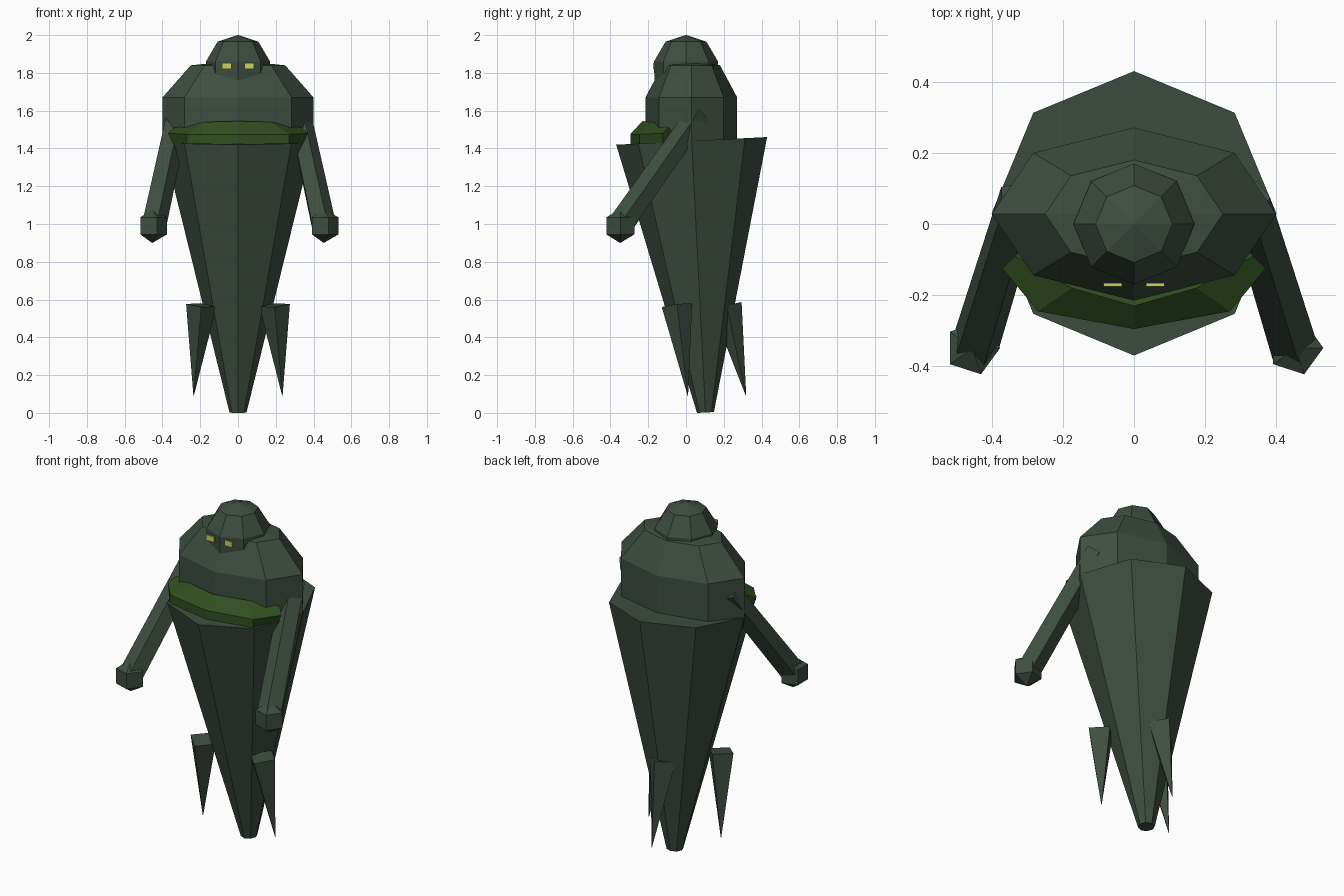
import bpy, bmesh, math
from mathutils import Vector

if "Cube" in bpy.data.objects:
    bpy.data.objects.remove(bpy.data.objects["Cube"])


def material(name, rgb):
    m = bpy.data.materials.new(name)
    m.diffuse_color = (*rgb, 1)
    m.use_nodes = True
    m.node_tree.nodes["Principled BSDF"].inputs["Base Color"].default_value = m.diffuse_color
    return m


CLOTH = material("dark_green_cloth", (0.05, 0.075, 0.052))
MOSS = material("moss_green", (0.03, 0.078, 0.015))
GLOW = material("yellow_glow", (0.6, 0.65, 0.12))


def loft(name, sections, mat):
    """Skin a list of equally sized point loops and cap both ends."""
    bm = bmesh.new()
    loops = [[bm.verts.new(p) for p in s] for s in sections]
    n = len(loops[0])
    for a, b in zip(loops, loops[1:]):
        for i in range(n):
            j = (i + 1) % n
            bm.faces.new((a[i], a[j], b[j], b[i]))
    bm.faces.new(loops[0])
    bm.faces.new(loops[-1])
    bmesh.ops.remove_doubles(bm, verts=bm.verts, dist=1e-5)
    bmesh.ops.recalc_face_normals(bm, faces=bm.faces)
    me = bpy.data.meshes.new(name)
    bm.to_mesh(me)
    bm.free()
    me.materials.append(mat)
    ob = bpy.data.objects.new(name, me)
    bpy.context.collection.objects.link(ob)
    return ob


def ring(n, rx, ry, z=0, cy=0):
    return [Vector((rx * math.cos(i * math.tau / n),
                    cy + ry * math.sin(i * math.tau / n), z)) for i in range(n)]


def taper(name, low, high, r_low, r_high, sides, mat):
    """Tapered prism between two points, square to its own axis."""
    low, high = Vector(low), Vector(high)
    q = Vector((0, 0, 1)).rotation_difference(high - low)
    return loft(name, [[p + q @ v for v in ring(sides, r, r)]
                       for p, r in ((low, r_low), (high, r_high))], mat)


# Hood: eight-sided dome with straight lower wall
loft("hood", [ring(8, r, r, z) for r, z in
              ((0.165, 1.70), (0.17, 1.86), (0.108, 1.965), (0.002, 2.0))], CLOTH)

# Hunched shoulders and chest
loft("torso", [ring(8, rx, ry, z, 0.028) for rx, ry, z in
               ((0.40, 0.243, 1.435), (0.40, 0.243, 1.67),
                (0.25, 0.152, 1.84), (0.01, 0.01, 1.865))], CLOTH)

# Long robe leaning slightly, narrowing to the floor
taper("robe", (0, 0.103, 0.002), (0, 0.03, 1.44), 0.045, 0.40, 8, CLOTH)

# Torn robe tails: two at the sides, one behind
for label, base, tip in (("left", (-0.194, -0.048), (-0.235, 0.01)),
                         ("right", (0.194, -0.048), (0.235, 0.01)),
                         ("back", (0, 0.215), (0, 0.318))):
    taper(label + "_robe_tail", (*tip, 0.09), (*base, 0.57), 0.001, 0.081, 4, CLOTH)

for s, label in ((-1, "left"), (1, "right")):
    # Arm reaching forward and down
    taper(label + "_arm", (s * 0.45, -0.352, 0.99), (s * 0.32, 0.07, 1.59),
          0.07, 0.064, 5, CLOTH)
    # Five-sided fist
    fist = loft(label + "_hand", [ring(5, r, r, z) for r, z in
                ((0.001, -0.09), (0.078, -0.045), (0.078, 0.045), (0.001, 0.09))], CLOTH)
    fist.location = (s * 0.454, -0.348, 0.99)
    # Eye plate
    x0, x1 = s * 0.034, s * 0.085
    loft(label + "_eye", [[(x0, y, 1.82), (x1, y, 1.82), (x1, y, 1.852), (x0, y, 1.852)]
                          for y in (-0.175, -0.166)], GLOW)

# Mossy sash across the chest: outer, lower, inner and top edge at each station
half = [
    [(0, -0.295, 1.475), (0, -0.295, 1.42), (0, -0.10, 1.42), (0, -0.23, 1.545)],
    [(0.27, -0.245, 1.475), (0.27, -0.245, 1.42), (0.20, -0.08, 1.42), (0.175, -0.18, 1.54)],
    [(0.37, -0.125, 1.48), (0.33, -0.12, 1.40), (0.28, -0.03, 1.43), (0.335, -0.09, 1.51)],
]
mirrored = [[(-x, y, z) for x, y, z in s] for s in half[:0:-1]]
loft("sash", mirrored + half, MOSS)
